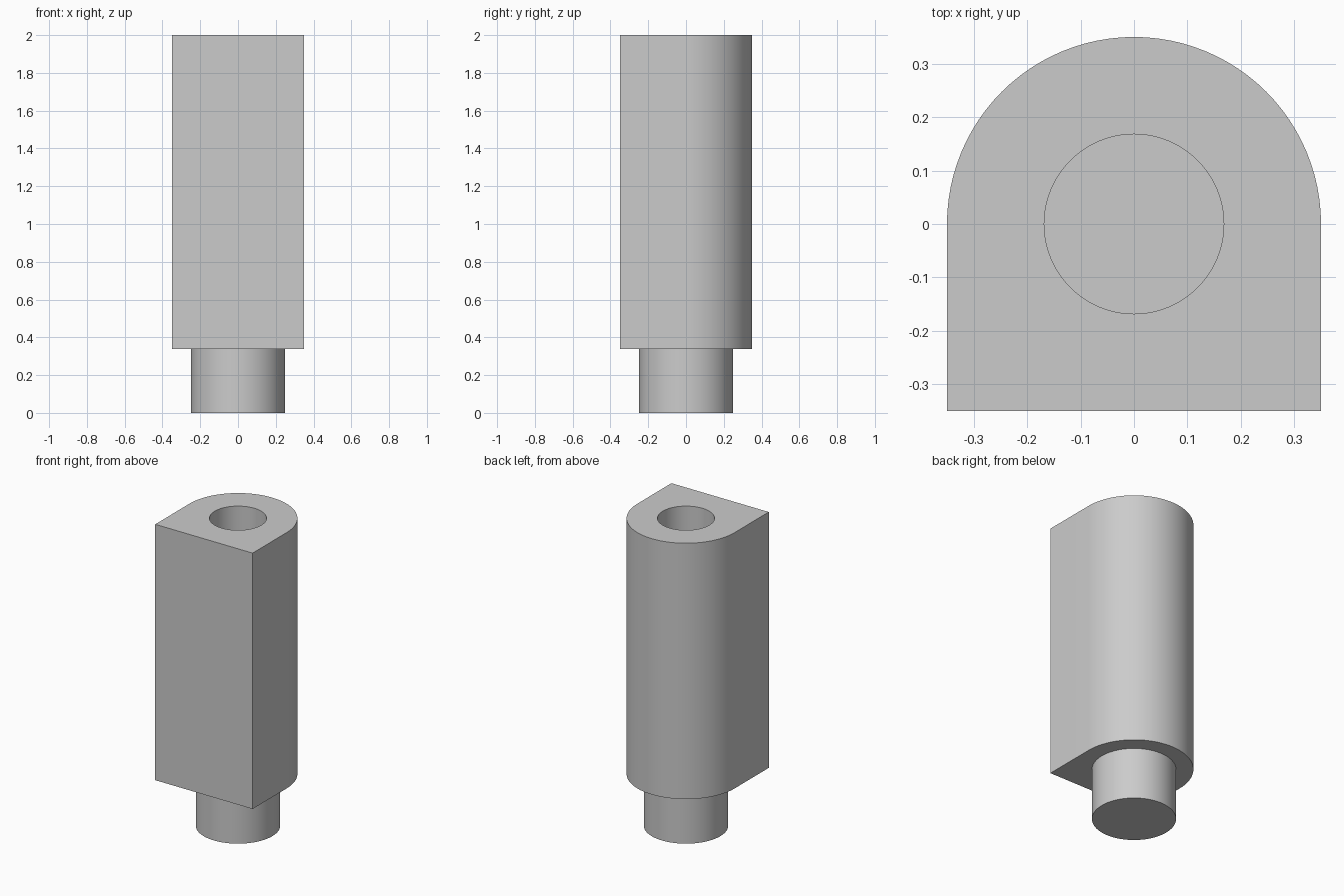
import bpy
import bmesh
from math import cos, sin, pi, radians

cube = bpy.data.objects.get("Cube")
if cube:
    bpy.data.objects.remove(cube, do_unlink=True)

HALF = 0.35          # half width of the body
STUD_R = 0.248
BORE_R = 0.168
SHOULDER_Z = 0.337
TOP_Z = 2.0
BORE_DEPTH = 0.7
SEGMENTS = 96

grey = bpy.data.materials.new("plain grey")
grey.use_nodes = True
grey.diffuse_color = (0.6, 0.6, 0.6, 1)
grey.node_tree.nodes["Principled BSDF"].inputs["Base Color"].default_value = (0.6, 0.6, 0.6, 1)

bm = bmesh.new()


def arc(radius, sweep, count):
    return [(radius * cos(sweep * i / count), radius * sin(sweep * i / count))
            for i in range(count + 1)]


def ring(outline, z):
    return [bm.verts.new((x, y, z)) for x, y in outline]


def wall(low, high):
    for i in range(len(low)):
        j = (i + 1) % len(low)
        bm.faces.new((low[i], low[j], high[j], high[i]))


def flat_ring(outer, inner):
    """Fill the flat area between two closed outlines."""
    edges = []
    for loop in (outer, inner):
        for a, b in zip(loop, loop[1:] + loop[:1]):
            edges.append(bm.edges.get((a, b)) or bm.edges.new((a, b)))
    bmesh.ops.triangle_fill(bm, use_beauty=True, edges=edges)


# Outlines: square front, half-round back, and two full circles
body = arc(HALF, pi, SEGMENTS // 2) + [(-HALF, -HALF), (HALF, -HALF)]
stud = arc(STUD_R, 2 * pi, SEGMENTS)[:-1]
bore = arc(BORE_R, 2 * pi, SEGMENTS)[:-1]

stud_low, stud_high = ring(stud, 0), ring(stud, SHOULDER_Z)
body_low, body_high = ring(body, SHOULDER_Z), ring(body, TOP_Z)
bore_low, bore_high = ring(bore, TOP_Z - BORE_DEPTH), ring(bore, TOP_Z)

# Stud, body and blind bore as one closed solid
wall(stud_low, stud_high)
wall(body_low, body_high)
wall(bore_high, bore_low)
bm.faces.new(stud_low)
bm.faces.new(bore_low)
flat_ring(body_low, stud_high)
flat_ring(body_high, bore_high)
bmesh.ops.recalc_face_normals(bm, faces=bm.faces)

mesh = bpy.data.meshes.new("spacer_post")
bm.to_mesh(mesh)
bm.free()
mesh.materials.append(grey)
post = bpy.data.objects.new("spacer_post", mesh)
bpy.context.collection.objects.link(post)

# Smooth round walls with crisp rims
bpy.ops.object.select_all(action="DESELECT")
post.select_set(True)
bpy.context.view_layer.objects.active = post
bpy.ops.object.shade_smooth_by_angle(angle=radians(30))
